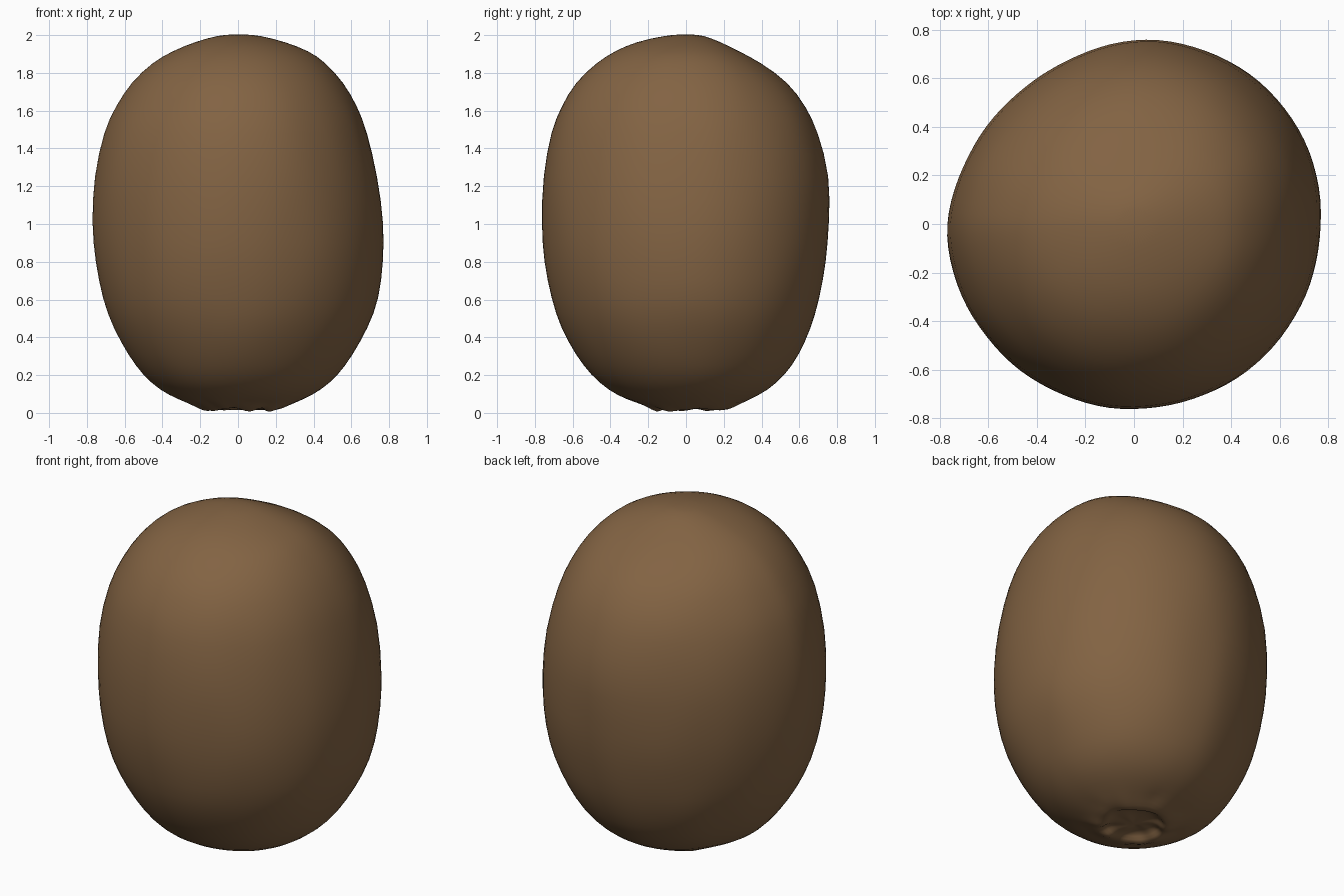
import bpy, bmesh, math
from mathutils import Vector, noise

cube = bpy.data.objects.get("Cube")
if cube:
    bpy.data.objects.remove(cube, do_unlink=True)

SEGMENTS = 48

# Skin rings: height, then reach to the left (+x), back (+y), right (-x), front (-y)
RINGS = [
    (2.0, .11, .09, .10, .10),
    (1.965, .25, .18, .23, .27),
    (1.915, .38, .28, .35, .38),
    (1.86, .46, .39, .45, .47),
    (1.75, .56, .545, .57, .59),
    (1.62, .63, .635, .65, .665),
    (1.5, .68, .695, .712, .715),
    (1.25, .74, .765, .768, .762),
    (1.0, .774, .758, .778, .767),
    (.8, .772, .745, .76, .755),
    (.6, .745, .705, .72, .715),
    (.45, .69, .665, .665, .665),
    (.3, .605, .595, .58, .58),
    (.2, .53, .525, .505, .505),
    (.12, .44, .435, .415, .415),
    (.07, .345, .335, .315, .315),
]
# Stem scar at the base: radius, height of the raised rim and sunken middle
SCAR = [(.26, .045), (.205, .016), (.165, .014), (.14, .045), (.07, .045)]


def make_material(name, colour):
    mat = bpy.data.materials.new(name)
    mat.use_nodes = True
    mat.diffuse_color = colour
    bsdf = mat.node_tree.nodes["Principled BSDF"]
    bsdf.inputs["Base Color"].default_value = colour
    bsdf.inputs["Roughness"].default_value = 0.9
    return mat


def reach(ring, angle):
    """Blend the four directional reaches into one radius."""
    c, s = math.cos(angle), math.sin(angle)
    side = ring[1] if c > 0 else ring[3]
    depth = ring[2] if s > 0 else ring[4]
    radius = side * c * c + depth * s * s
    # The back is a little fuller on the left and flatter on the right
    lean = max(0, s) * 2 * c
    return radius * (1 + (.03 if lean > 0 else .055) * lean)


def uneven(point, scale, amount):
    return noise.noise(point * scale) * amount


bm = bmesh.new()
rows = []
for ring in RINGS:
    row = []
    for i in range(SEGMENTS):
        a = math.tau * i / SEGMENTS
        r = reach(ring, a)
        p = Vector((r * math.cos(a), r * math.sin(a), ring[0]))
        # Shallow dents move the skin sideways only
        dent = 1 + uneven(p, 4, .008) + uneven(p, 9, .006)
        row.append(bm.verts.new((p.x * dent, p.y * dent, p.z)))
    rows.append(row)

# Lumpy rim and hollow, slightly off centre
for radius, height in SCAR:
    row = []
    for i in range(SEGMENTS):
        a = math.tau * i / SEGMENTS
        p = Vector((radius * math.cos(a), radius * math.sin(a), height))
        lump = uneven(p, 12, .024)
        spread = 1 + lump * 3
        row.append(bm.verts.new((p.x * spread + .02, p.y * spread + .02,
                                 max(0, height + lump))))
    rows.append(row)

# Bridge the rings and close both ends
for upper, lower in zip(rows, rows[1:]):
    for i in range(SEGMENTS):
        j = (i + 1) % SEGMENTS
        bm.faces.new((upper[i], lower[i], lower[j], upper[j]))
for row, height in ((rows[0], 2.005), (rows[-1], .04)):
    tip = bm.verts.new((0, 0, height))
    for i in range(SEGMENTS):
        bm.faces.new((row[i], row[(i + 1) % SEGMENTS], tip))
bmesh.ops.recalc_face_normals(bm, faces=bm.faces)

mesh = bpy.data.meshes.new("fruit_skin")
bm.to_mesh(mesh)
bm.free()
mesh.materials.append(make_material("fuzzy brown", (.225, .125, .056, 1)))
fruit = bpy.data.objects.new("fruit_skin", mesh)
bpy.context.collection.objects.link(fruit)

# Soft rounded finish
subdivision = fruit.modifiers.new("soften", "SUBSURF")
subdivision.levels = subdivision.render_levels = 1
for polygon in mesh.polygons:
    polygon.use_smooth = True
